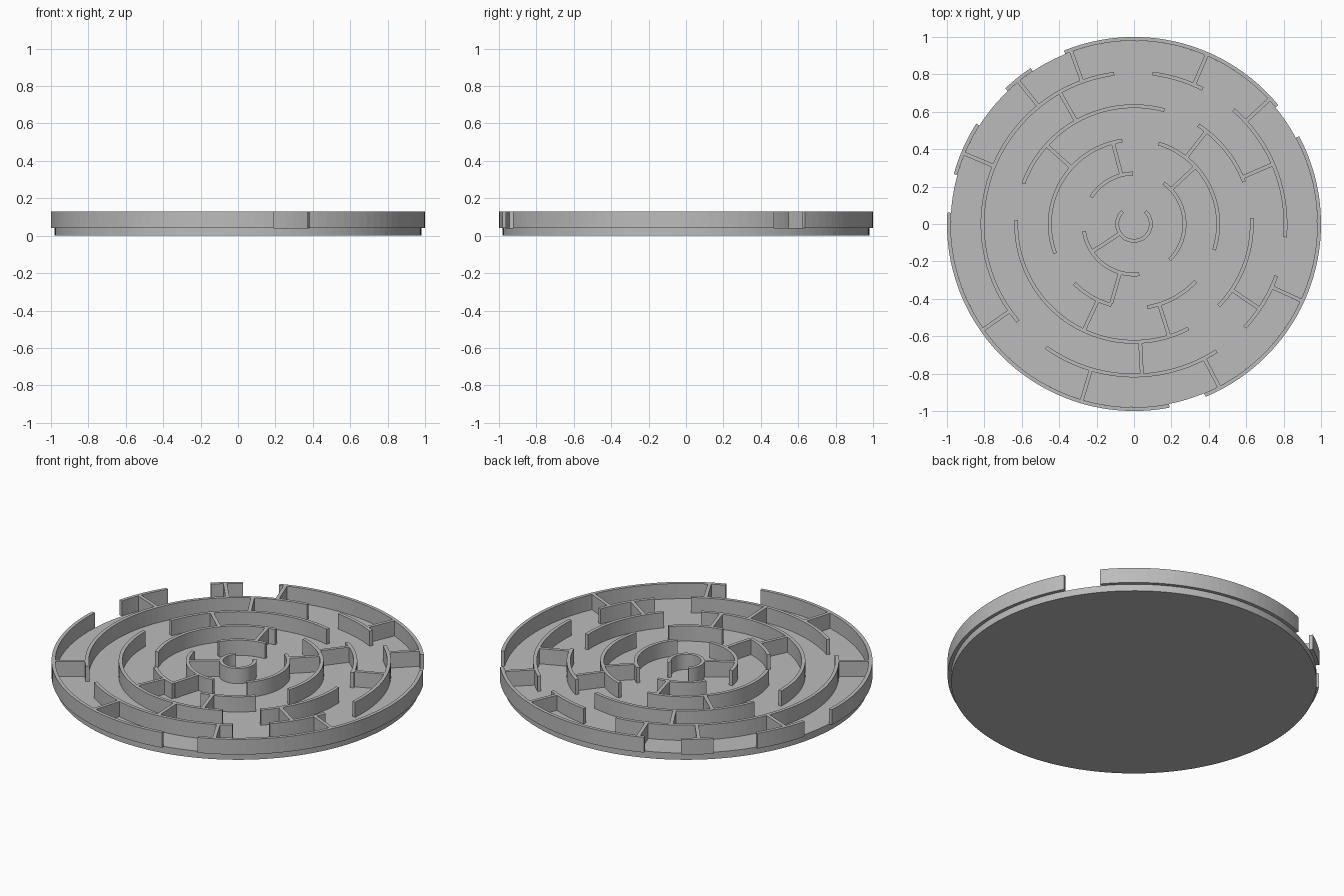
import bpy, bmesh
from math import radians, cos, sin, ceil

if "Cube" in bpy.data.objects:
    bpy.data.objects.remove(bpy.data.objects["Cube"], do_unlink=True)

FLOOR, TOP, THICK, STEP = 0.04, 0.13, 0.02, 0.18

grey = bpy.data.materials.new("light_grey")
grey.use_nodes = True
grey.diffuse_color = (0.5, 0.5, 0.5, 1)
grey.node_tree.nodes["Principled BSDF"].inputs["Base Color"].default_value = (0.5, 0.5, 0.5, 1)


def finish(name, bm):
    mesh = bpy.data.meshes.new(name)
    bmesh.ops.recalc_face_normals(bm, faces=bm.faces)
    bm.to_mesh(mesh)
    bm.free()
    mesh.materials.append(grey)
    obj = bpy.data.objects.new(name, mesh)
    bpy.context.collection.objects.link(obj)
    return obj


def ring_radius(i):
    return 0.09 + STEP * i


def arc_wall(bm, radius, start, end):
    """Curved wall swept from start to end degrees."""
    n = max(2, ceil((end - start) / 3))
    r0, r1 = radius - THICK / 2, radius + THICK / 2
    previous = None
    for k in range(n + 1):
        a = radians(start + (end - start) * k / n)
        section = [bm.verts.new((r * cos(a), r * sin(a), z))
                   for r, z in ((r0, FLOOR), (r1, FLOOR), (r1, TOP), (r0, TOP))]
        if previous:
            for j in range(4):
                m = (j + 1) % 4
                bm.faces.new((previous[j], previous[m], section[m], section[j]))
        if k in (0, n):
            bm.faces.new(section)
        previous = section


def radial_wall(bm, inner_ring, angle):
    """Straight wall joining a ring to the next one out."""
    a = radians(angle)
    r0 = ring_radius(inner_ring) + THICK * 0.4
    r1 = ring_radius(inner_ring + 1) - THICK * 0.4
    loop = [(r0, -THICK / 2), (r1, -THICK / 2), (r1, THICK / 2), (r0, THICK / 2)]
    low, high = [[bm.verts.new((x * cos(a) - y * sin(a), x * sin(a) + y * cos(a), z))
                  for x, y in loop] for z in (FLOOR, TOP)]
    bm.faces.new(low)
    bm.faces.new(high)
    for j in range(4):
        m = (j + 1) % 4
        bm.faces.new((low[j], low[m], high[m], high[j]))


# Round base plate
bm = bmesh.new()
bmesh.ops.create_cone(bm, cap_ends=True, segments=128, radius1=0.98, radius2=0.98, depth=FLOOR)
bmesh.ops.translate(bm, verts=bm.verts, vec=(0, 0, FLOOR / 2))
finish("base_plate", bm)

# Curved walls: start and end angles for each ring, inside to outside
arcs = [
    [(132, 408)],
    [(91, 148), (-45, 54), (188, 276)],
    [(98, 200.5), (-18, 73), (225, 254.5), (279, 317)],
    [(75, 160), (21, 57), (178, 297.5), (-44, 3)],
    [(97.5, 220), (63, 83), (-5, 49), (234.5, 303), (-43, -20)],
    [(39.5, 112), (-67.5, 28), (176.5, 281), (147.5, 164.5), (123.5, 133.5)],
]
for i, spans in enumerate(arcs):
    bm = bmesh.new()
    for start, end in spans:
        arc_wall(bm, ring_radius(i), start, end)
    finish(f"ring_wall_{i + 1}", bm)

# Straight walls: angles for each gap between rings
spokes = [
    [213.5],
    [104.5, 43, 254],
    [138, 52, 244.7, 287.4],
    [119.4, 23.3, 273, -34],
    [110, 66.7, 42.6, 129, 157.5, 215, 253.5, 297.6, -24.6],
]
for i, angles in enumerate(spokes):
    bm = bmesh.new()
    for angle in angles:
        radial_wall(bm, i, angle)
    finish(f"straight_walls_{i + 1}", bm)
